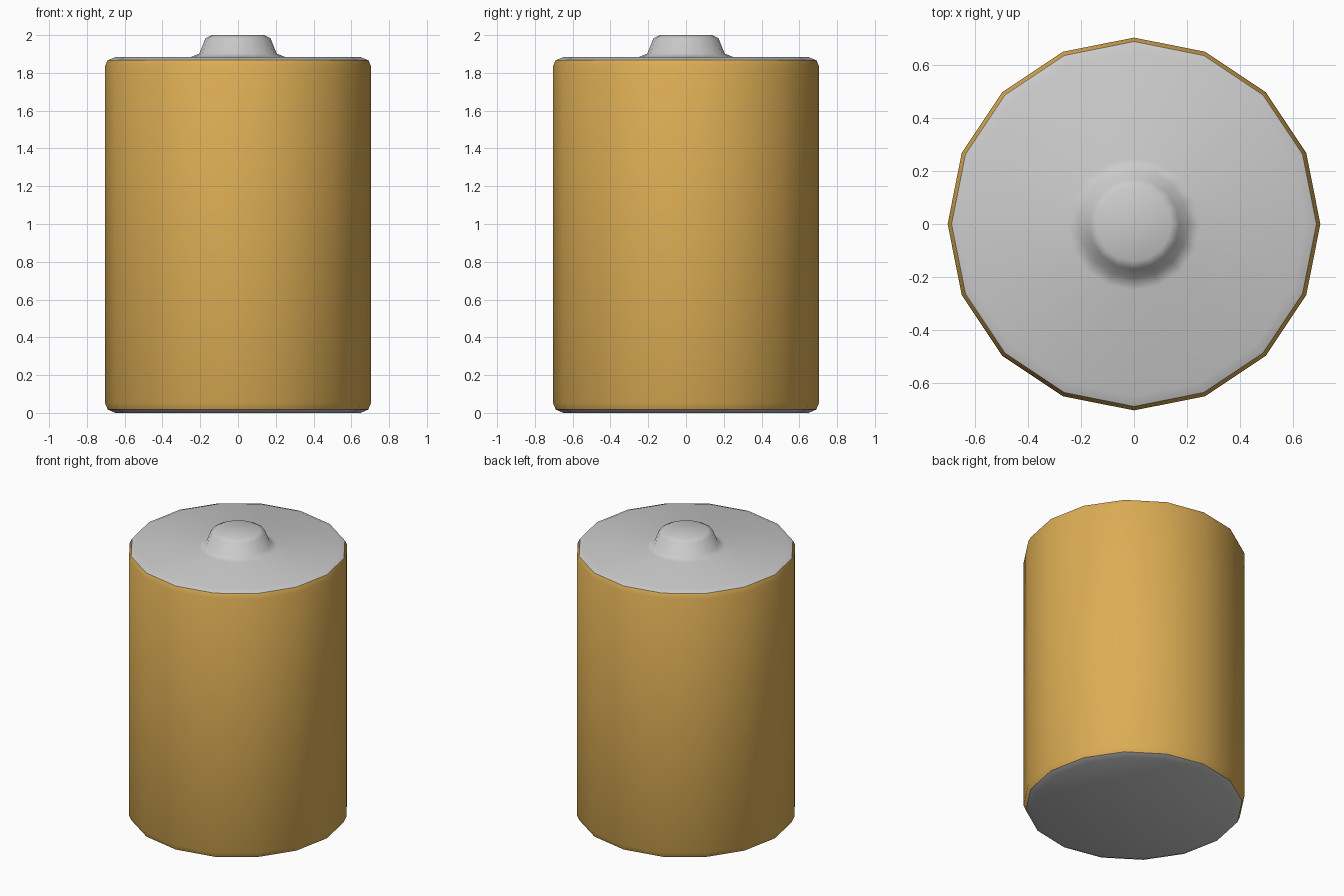
import bpy, bmesh
from math import cos, sin, tau, radians

if "Cube" in bpy.data.objects:
    bpy.data.objects.remove(bpy.data.objects["Cube"])

SIDES = 16


def lathe(name, profile, cap_start=False, cap_end=False, color=None):
    """Revolve an upward (radius, z) profile into a 16-sided shell."""
    bm = bmesh.new()
    rings = [[bm.verts.new((r * cos(tau * i / SIDES), r * sin(tau * i / SIDES), z))
              for i in range(SIDES)] for r, z in profile]
    for lo, hi in zip(rings, rings[1:]):
        for i in range(SIDES):
            j = (i + 1) % SIDES
            bm.faces.new((lo[i], lo[j], hi[j], hi[i]))
    if cap_start:
        bm.faces.new(rings[0][::-1])
    if cap_end:
        bm.faces.new(rings[-1])
    mesh = bpy.data.meshes.new(name)
    bm.to_mesh(mesh)
    bm.free()
    obj = bpy.data.objects.new(name, mesh)
    bpy.context.collection.objects.link(obj)
    if color:
        mat = bpy.data.materials.new(name + "_paint")
        mat.diffuse_color = color
        mat.use_nodes = True
        mat.node_tree.nodes["Principled BSDF"].inputs["Base Color"].default_value = mat.diffuse_color
        mesh.materials.append(mat)
    bpy.ops.object.select_all(action='DESELECT')
    obj.select_set(True)
    bpy.context.view_layer.objects.active = obj
    bpy.ops.object.shade_smooth_by_angle(angle=radians(60))
    return obj


# Coloured wrapper with the outer half of each rounded rim
lathe("wrapper", [(0.69, 0.018), (0.705, 0.055), (0.705, 1.835), (0.69, 1.867)],
      color=(0.72, 0.42, 0.09, 1))

# Flat metal base
lathe("bottom_terminal", [(0.65, 0.0), (0.69, 0.018)], cap_start=True)

# Metal lid with the raised contact button
lathe("top_terminal", [(0.69, 1.867), (0.65, 1.883), (0.25, 1.884), (0.205, 1.902),
                       (0.172, 1.983), (0.14, 2.0)], cap_end=True)
